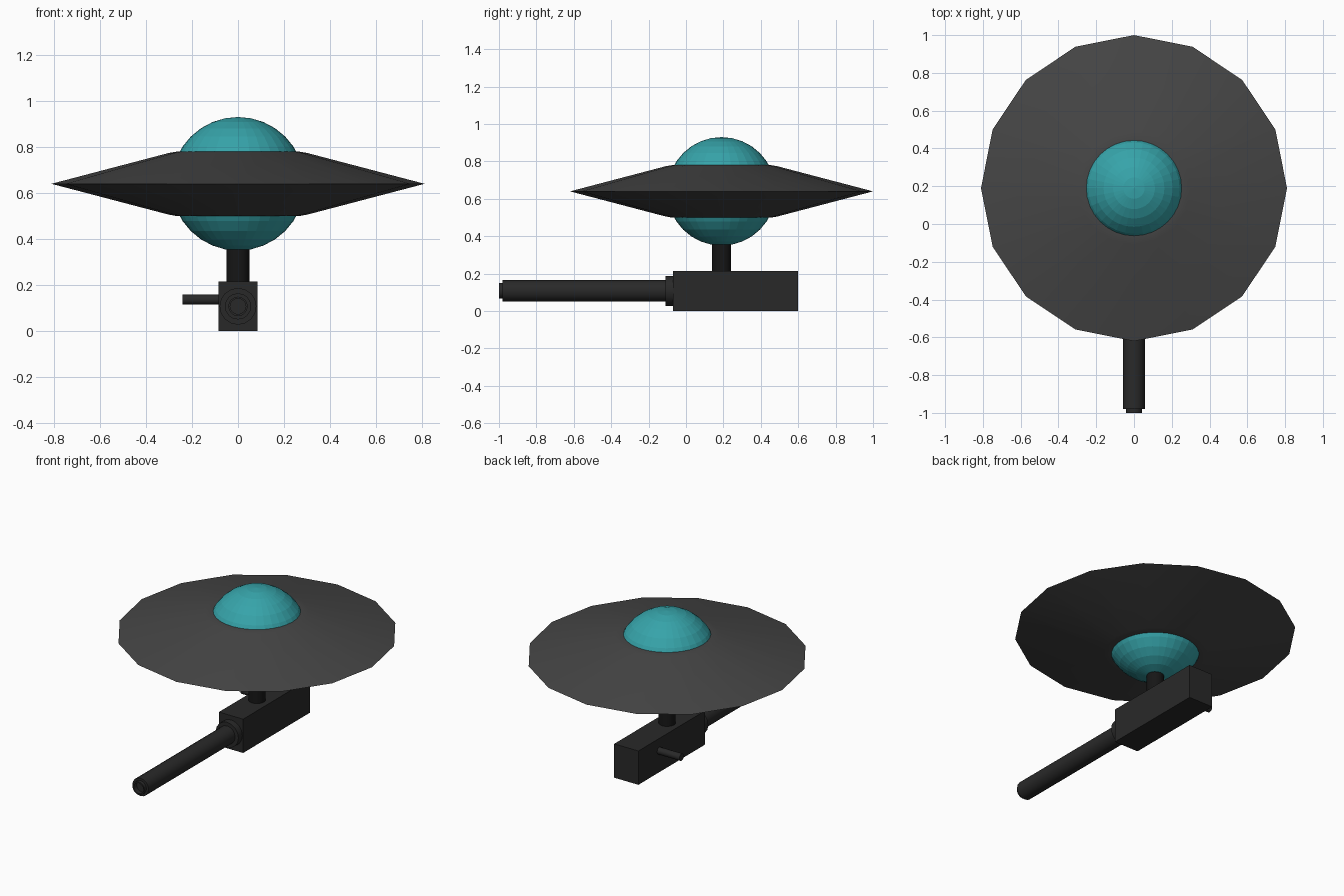
import bpy, bmesh, math
from mathutils import Matrix

if "Cube" in bpy.data.objects:
    bpy.data.objects.remove(bpy.data.objects["Cube"])

CY = 0.19          # saucer and post centre along y
DISC_Z = 0.64      # saucer rim height
BARREL_Z = 0.108   # barrel axis height


def material(name, rgb):
    m = bpy.data.materials.new(name)
    m.diffuse_color = (*rgb, 1)
    m.use_nodes = True
    m.node_tree.nodes["Principled BSDF"].inputs["Base Color"].default_value = m.diffuse_color
    return m


teal = material("teal", (0.037, 0.37, 0.40))
hull = material("dark_hull", (0.06, 0.06, 0.06))
metal = material("dark_metal", (0.022, 0.022, 0.022))
black = material("black_metal", (0.008, 0.008, 0.008))


def finish(name, bm, mat, matrix=Matrix(), smooth=None):
    bmesh.ops.remove_doubles(bm, verts=bm.verts, dist=1e-5)
    bmesh.ops.recalc_face_normals(bm, faces=bm.faces)
    bm.transform(matrix)
    mesh = bpy.data.meshes.new(name)
    bm.to_mesh(mesh)
    bm.free()
    mesh.materials.append(mat)
    ob = bpy.data.objects.new(name, mesh)
    bpy.context.collection.objects.link(ob)
    if smooth:
        bpy.ops.object.select_all(action='DESELECT')
        ob.select_set(True)
        bpy.context.view_layer.objects.active = ob
        bpy.ops.object.shade_smooth_by_angle(angle=math.radians(smooth))
    return ob


def lathe(name, profile, sides, mat, matrix, smooth=None):
    """Spin (radius, height) points round the local z axis."""
    bm = bmesh.new()
    vs = [bm.verts.new((r, 0, h)) for r, h in profile]
    es = [bm.edges.new(pair) for pair in zip(vs, vs[1:])]
    bmesh.ops.spin(bm, geom=vs + es, cent=(0, 0, 0), axis=(0, 0, 1),
                   angle=math.tau, steps=sides, use_duplicate=False)
    return finish(name, bm, mat, matrix, smooth)


# Saucer disc: 16-sided, sharp rim, narrow flat land round the dome
lathe("saucer_disc",
      [(0.25, -0.14), (0.265, -0.14), (0.30, -0.134), (0.81, 0),
       (0.30, 0.134), (0.265, 0.14), (0.25, 0.14)],
      16, hull, Matrix.Translation((0, CY, DISC_Z)), 25)

# Glass sphere through the disc
bm = bmesh.new()
bmesh.ops.create_uvsphere(bm, u_segments=32, v_segments=16, radius=0.29)
finish("dome_sphere", bm, teal, Matrix.Translation((0, CY, DISC_Z)))

# Support post
lathe("support_post", [(0, 0.21), (0.05, 0.21), (0.05, 0.37), (0, 0.37)],
      16, black, Matrix.Translation((0, CY, 0)), 30)

# Receiver box
bm = bmesh.new()
bmesh.ops.create_cube(bm, size=1)
finish("receiver_box", bm, metal,
       Matrix.Translation((0, 0.265, 0.1075)) @ Matrix.Diagonal((0.17, 0.67, 0.215, 1)))

# Collar, barrel and hollow muzzle share one axis pointing to -y
forward = Matrix.Translation((0, 0, BARREL_Z)) @ Matrix.Rotation(math.pi / 2, 4, 'X')
lathe("barrel_collar", [(0, 0.06), (0.08, 0.06), (0.08, 0.11), (0, 0.11)],
      16, metal, forward, 30)
lathe("barrel", [(0.057, 0.10), (0.057, 0.98), (0.042, 0.98), (0.042, 1.0),
                 (0.034, 1.0), (0.034, 0.97), (0, 0.97)],
      16, metal, forward, 30)

# Side lever on the left (-x)
left = Matrix.Translation((0, 0.39, 0.137)) @ Matrix.Rotation(-math.pi / 2, 4, 'Y')
lathe("side_lever", [(0, 0.08), (0.022, 0.08), (0.022, 0.242), (0, 0.242)],
      12, metal, left, 35)
